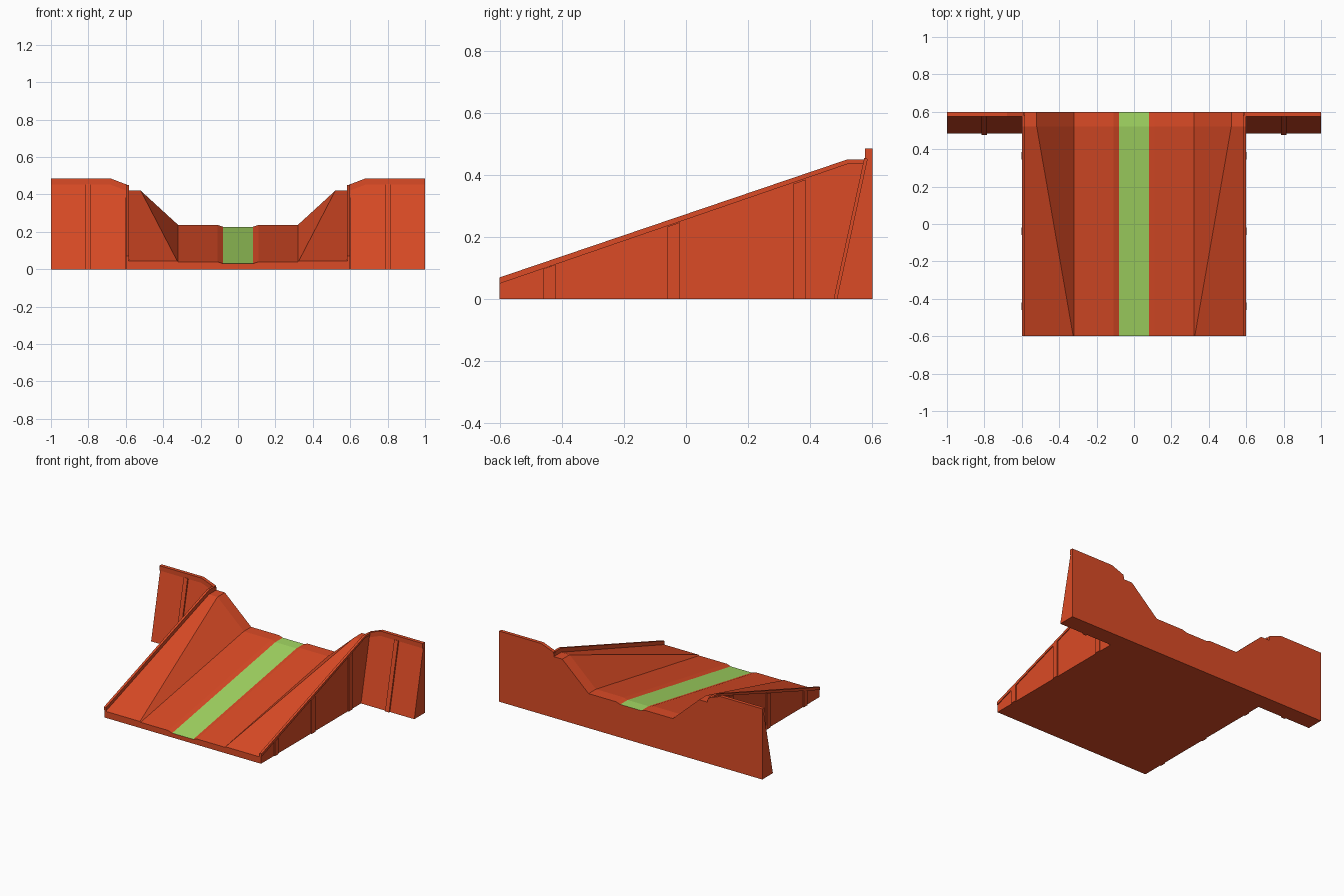
import bpy
import bmesh

old = bpy.data.objects.get("Cube")
if old:
    bpy.data.objects.remove(old, do_unlink=True)


def material(name, colour):
    m = bpy.data.materials.new(name)
    m.use_nodes = True
    m.diffuse_color = colour
    m.node_tree.nodes["Principled BSDF"].inputs["Base Color"].default_value = colour
    return m


red = material("orange red", (0.71, 0.07, 0.019, 1))
green = material("light green", (0.37, 0.69, 0.125, 1))


def loft(name, sections, mirrored=True):
    """Skin a closed solid through matching rings of points."""
    bm = bmesh.new()
    rings = [[bm.verts.new(p) for p in ring] for ring in sections]
    n = len(rings[0])
    for a, b in zip(rings, rings[1:]):
        for i in range(n):
            j = (i + 1) % n
            bm.faces.new((a[i], a[j], b[j], b[i]))
    bm.faces.new(rings[0])
    bm.faces.new(rings[-1][::-1])
    bmesh.ops.recalc_face_normals(bm, faces=bm.faces)
    mesh = bpy.data.meshes.new(name)
    bm.to_mesh(mesh)
    bm.free()
    mesh.materials.append(red)
    ob = bpy.data.objects.new(name, mesh)
    bpy.context.collection.objects.link(ob)
    if mirrored:
        ob.modifiers.new("both sides", 'MIRROR')
    return ob


def side_prism(name, profile, x0, x1):
    """Extrude a y-z profile sideways on both flanks."""
    return loft(name, [[(x, y, z) for y, z in profile] for x in (x0, x1)])


# Ramp: sunken centre lane, sloping cheeks and raised side planes
def ramp_section(y, crease_x, side_z, lane_z):
    half = [(0.585, 0), (0.585, side_z), (crease_x, side_z),
            (0.32, lane_z), (0.11, lane_z), (0.08, lane_z - 0.01)]
    left = [(x, y, z) for x, z in half]
    return left + [(-x, y, z) for x, y, z in reversed(left)]


ramp = loft("ramp", [ramp_section(-0.6, 0.325, 0.0446, 0.04),
                     ramp_section(0.52, 0.52, 0.42, 0.237),
                     ramp_section(0.6, 0.52, 0.42, 0.237)], mirrored=False)

# Green lane stripe
ramp.data.materials.append(green)
for face in ramp.data.polygons:
    on_stripe = all(abs(ramp.data.vertices[v].co.x) < 0.09 for v in face.vertices)
    if on_stripe and face.normal.z > 0.5:
        face.material_index = 1

# Flanks with a raised trim along the top edge
side_prism("side_panel", [(-0.6, 0), (-0.6, 0.06), (0.52, 0.44), (0.6, 0.44), (0.6, 0)],
           0.585, 0.595)
side_prism("side_trim", [(-0.6, 0.05), (-0.6, 0.07), (0.52, 0.45), (0.58, 0.45),
                         (0.58, 0.435), (0.52, 0.435)], 0.584, 0.6)


def trim_bottom(y):
    return 0.05 + (y + 0.6) * 0.34


# Upright ribs on the flanks
for i, y in enumerate((-0.44, -0.04, 0.365)):
    a, b = y - 0.02, y + 0.02
    side_prism(f"side_rib_{i + 1}", [(a, 0), (a, trim_bottom(a)), (b, trim_bottom(b)), (b, 0)],
               0.59, 0.602)


# Rear wing walls with a leaning front face
def wall_section(x, top, bulge=0.0):
    lean = 0.1 * top / 0.46
    return [(x, 0.485 - bulge, 0), (x, 0.485 - bulge + lean, top), (x, 0.6, top), (x, 0.6, 0)]


loft("wing_wall", [wall_section(0.595, 0.425), wall_section(0.68, 0.455), wall_section(1.0, 0.455)])
loft("wing_rib", [wall_section(x, 0.455, 0.01) for x in (0.785, 0.815)])

# Capping along the top of the wings
loft("wing_cap", [[(x, 0.576, top - 0.033), (x, 0.576, top), (x, 0.6, top), (x, 0.6, top - 0.033)]
                  for x, top in ((0.588, 0.45), (0.68, 0.485), (1.0, 0.485))])
